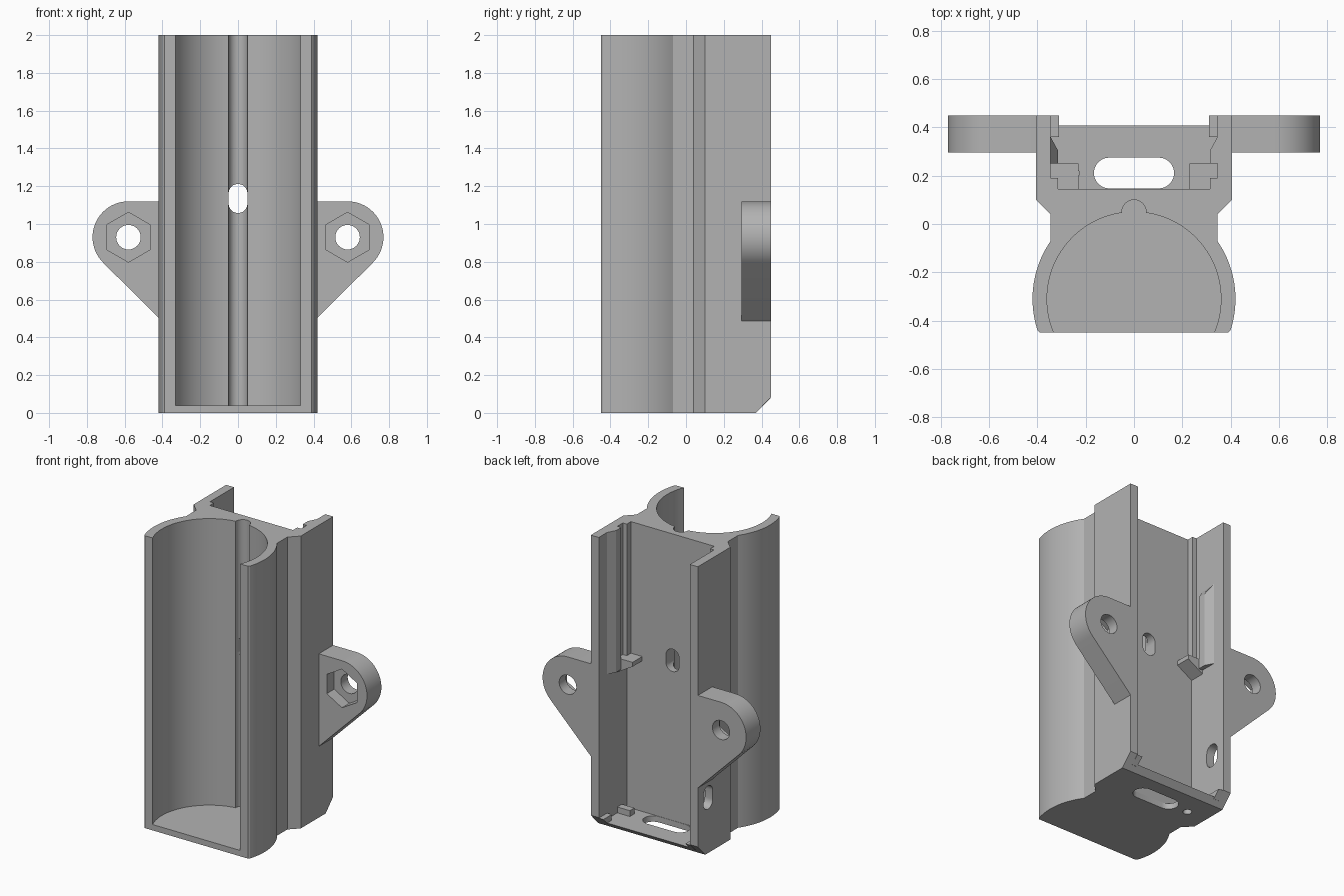
import bpy, bmesh
from math import sin, cos, pi, radians, asin, sqrt

cube = bpy.data.objects.get("Cube")
if cube:
    bpy.data.objects.remove(cube)

grey = bpy.data.materials.new("plain_grey")
grey.use_nodes = True
grey.diffuse_color = (0.45, 0.45, 0.45, 1)
grey.node_tree.nodes["Principled BSDF"].inputs["Base Color"].default_value = (0.45, 0.45, 0.45, 1)


def prism(name, pts, axis, lo, hi):
    """Extrude a 2D outline along an axis."""
    place = {"x": lambda a, b, h: (h, a, b),
             "y": lambda a, b, h: (a, h, b),
             "z": lambda a, b, h: (a, b, h)}[axis]
    bm = bmesh.new()
    rings = [[bm.verts.new(place(a, b, h)) for a, b in pts] for h in (lo, hi)]
    n = len(pts)
    for ring in rings:
        bm.faces.new(ring)
    for i in range(n):
        j = (i + 1) % n
        bm.faces.new((rings[0][i], rings[0][j], rings[1][j], rings[1][i]))
    bmesh.ops.recalc_face_normals(bm, faces=bm.faces)
    mesh = bpy.data.meshes.new(name)
    bm.to_mesh(mesh)
    bm.free()
    mesh.materials.append(grey)
    obj = bpy.data.objects.new(name, mesh)
    bpy.context.collection.objects.link(obj)
    return obj


def arc(cx, cy, r, start, end, n):
    angles = [radians(start + (end - start) * i / n) for i in range(n + 1)]
    return [(cx + r * cos(t), cy + r * sin(t)) for t in angles]


def circle(cx, cy, r, n=32, start=0):
    return arc(cx, cy, r, start, start + 360, n)[:-1]


def rect(a0, a1, b0, b1):
    return [(a0, b0), (a1, b0), (a1, b1), (a0, b1)]


def tall_slot(cx, cy, r, half):
    return arc(cx, cy + half, r, 0, 180, 12) + arc(cx, cy - half, r, 180, 360, 12)


def cut(target, *cutters):
    """Subtract each cutter, then discard it."""
    bpy.context.view_layer.objects.active = target
    for c in cutters:
        c.hide_render = True
        mod = target.modifiers.new("cut", "BOOLEAN")
        mod.operation = "DIFFERENCE"
        mod.solver = "EXACT"
        mod.object = c
        bpy.ops.object.modifier_apply(modifier=mod.name)
        bpy.data.objects.remove(c)


def smooth(obj):
    bpy.ops.object.select_all(action="DESELECT")
    obj.select_set(True)
    bpy.context.view_layer.objects.active = obj
    bpy.ops.object.shade_smooth_by_angle(angle=radians(25))


TOP, BACK, FRONT, FLOOR = 2.0, 0.45, -0.45, 0.04
TUBE_Y, R_OUT, R_IN = -0.31, 0.42, 0.36

# Main body: partial tube in front, square channel behind
a_low = -asin((TUBE_Y - FRONT - 0.01) / R_OUT) * 180 / pi
a_high = asin(0.24 / R_OUT) * 180 / pi
half = [(0.39, FRONT)] + arc(0, TUBE_Y, R_OUT, a_low, a_high, 20)
half += [(0.345, 0.04), (0.405, 0.1), (0.405, BACK)]
body = prism("holder_body", half + [(-x, y) for x, y in reversed(half)], "z", 0, TOP)

mouth = sqrt(R_IN ** 2 - (FRONT - TUBE_Y) ** 2)
a_in = -asin((TUBE_Y - FRONT) / R_IN) * 180 / pi
bore = [(mouth, -0.6)] + arc(0, TUBE_Y, R_IN, a_in, 180 - a_in, 64) + [(-mouth, -0.6)]
cut(body,
    prism("bore_cutter", bore, "z", FLOOR, 2.2),
    prism("groove_cutter", circle(0, 0.05, 0.05), "z", FLOOR, 2.2),
    prism("channel_cutter", rect(-0.345, 0.345, 0.145, 0.7), "z", FLOOR, 2.2),
    prism("chamfer_cutter", [(0.37, 0), (0.35, -0.1), (0.6, -0.1), (0.6, 0.24)], "x", -1, 1),
    prism("wire_hole_cutter", tall_slot(0, 1.135, 0.05, 0.027), "y", -0.1, 0.3),
    prism("side_hole_cutter", tall_slot(0.34, 0.38, 0.05, 0.03), "x", -0.6, -0.2),
    prism("floor_hole_cutter", circle(-0.255, 0.21, 0.028), "z", -0.1, 0.1),
    prism("floor_slot_cutter",
          arc(0.102, 0.211, 0.064, -90, 90, 12) + arc(-0.102, 0.211, 0.064, 90, 270, 12),
          "z", -0.1, 0.1))
smooth(body)

for side, s in (("left", 1), ("right", -1)):
    def flip(pts):
        return [(s * a, b) for a, b in pts]

    # Mounting ear with bolt hole and hexagonal nut recess
    ear_pts = [(0.4, 0.482), (0.4, 1.12)] + arc(0.58, 0.93, 0.19, 90, -45, 24)
    ear = prism(side + "_ear", flip(ear_pts), "y", 0.295, BACK)
    cut(ear,
        prism("nut_cutter", circle(s * 0.58, 0.93, 0.132, 6, 30), "y", 0.2, 0.375),
        prism("bolt_cutter", circle(s * 0.58, 0.93, 0.065), "y", 0.2, 0.6))
    smooth(ear)

    # Board guide rail, supporting ledge and floor corner tab
    prism(side + "_rail", flip(rect(0.315, 0.35, 0.14, 0.19)), "z", 1.05, TOP)
    prism(side + "_ledge", flip([(0.35, 1.0), (0.35, 1.1), (0.23, 1.1), (0.23, 1.07)]),
          "y", 0.14, 0.25)
    tab = [(0.36, 0.03), (0.4, 0.03), (BACK, 0.08), (0.36, 0.08)]
    prism(side + "_corner_tab", tab, "x", *sorted((s * 0.31, s * 0.35)))

    # Wedge clip that holds the board in the slot
    wedge = [(0.35, 0.25), (0.315, 0.25), (0.315, 0.305), (0.345, 0.36), (0.35, 0.36)]
    clip = prism(side + "_clip", flip(wedge), "z", 1.03, TOP if s > 0 else 1.6)
    if s < 0:
        for v in clip.data.vertices:
            if v.co.z > 1.5 and v.co.x > -0.33:
                v.co.z -= 0.06

# Small stop on the channel floor
prism("floor_stop", rect(0.25, 0.35, 0.2, 0.25), "z", 0.03, 0.08)
